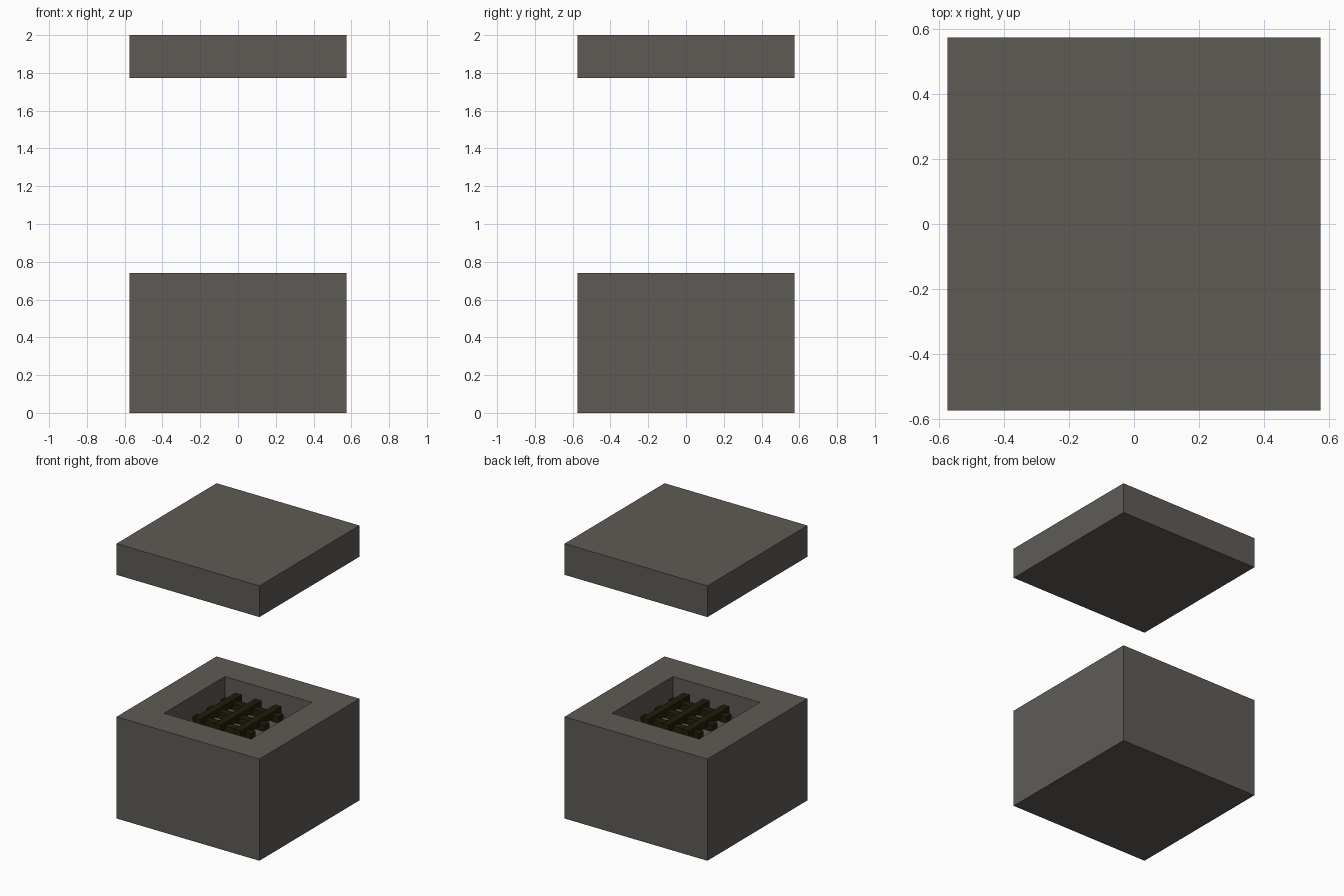
import bpy, bmesh

if "Cube" in bpy.data.objects:
    bpy.data.objects.remove(bpy.data.objects["Cube"])

HALF = 0.575      # half width of both stone blocks
RIM = 0.74        # top of the base
PIT = 0.257       # half width of the square pit
DEPTH = 0.17      # pit depth


def material(name, rgb):
    m = bpy.data.materials.new(name)
    m.diffuse_color = (*rgb, 1)
    m.use_nodes = True
    m.node_tree.nodes["Principled BSDF"].inputs["Base Color"].default_value = m.diffuse_color
    return m


stone = material("dark_stone", (0.114, 0.105, 0.094))
bars = material("dark_olive_bars", (0.014, 0.013, 0.003))


def finish(bm, name, mat):
    me = bpy.data.meshes.new(name)
    bmesh.ops.recalc_face_normals(bm, faces=bm.faces)
    bm.to_mesh(me)
    bm.free()
    me.materials.append(mat)
    ob = bpy.data.objects.new(name, me)
    bpy.context.collection.objects.link(ob)
    return ob


def box_bm(lo, hi):
    bm = bmesh.new()
    bmesh.ops.create_cube(bm, size=1)
    for v in bm.verts:
        for i in range(3):
            v.co[i] = hi[i] if v.co[i] > 0 else lo[i]
    return bm


# Floating slab
finish(box_bm((-HALF, -HALF, 1.773), (HALF, HALF, 2.0)), "top_slab", stone)

# Base block with a square pit sunk in its top face
bm = box_bm((-HALF, -HALF, 0), (HALF, HALF, RIM))
bm.normal_update()
top = max(bm.faces, key=lambda f: f.calc_center_median().z)
bmesh.ops.inset_region(bm, faces=[top], thickness=HALF - PIT)
ext = bmesh.ops.extrude_discrete_faces(bm, faces=[top])
bmesh.ops.translate(bm, vec=(0, 0, -DEPTH), verts=ext["faces"][0].verts[:])
finish(bm, "base_block", stone)

# Grate: three bars one way laid over three bars the other way
W, L, T = 0.026, 0.235, 0.05
for i in (-1, 0, 1):
    c = i * 0.16
    z = RIM - 0.03
    finish(box_bm((c - W, -L, z - T), (c + W, L, z)), f"upper_bar_{i + 2}", bars)
    z -= T * 0.5
    finish(box_bm((-L, c - W, z - T), (L, c + W, z)), f"lower_bar_{i + 2}", bars)
